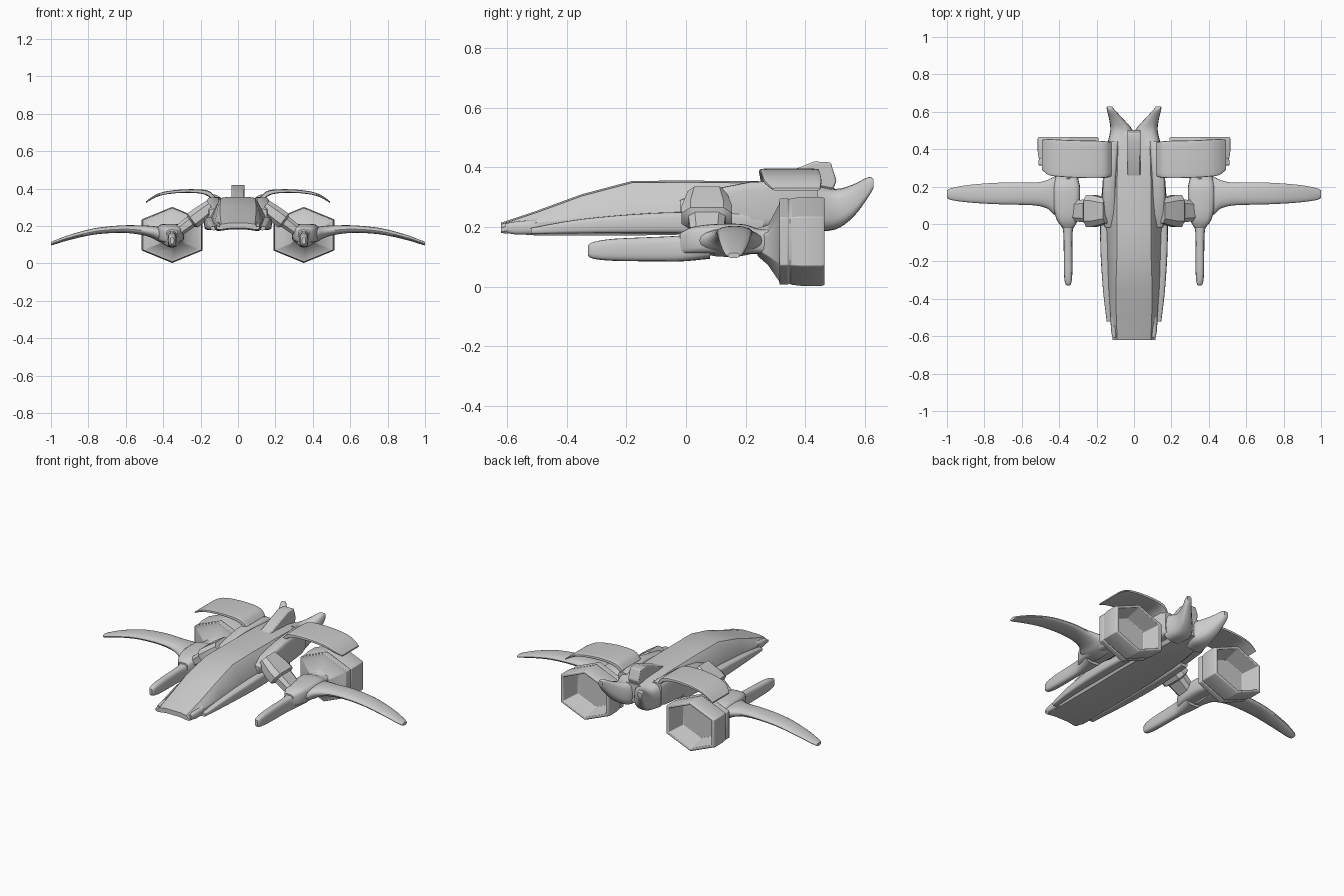
import bpy, bmesh, math
from mathutils import Vector


def finish(name, rings, mirror=True, bevel=0.0, angle=35):
    """Skin a list of equal-length rings, cap the ends, shade and mirror."""
    bm = bmesh.new()
    vr = [[bm.verts.new(p) for p in r] for r in rings]
    n = len(vr[0])
    for a, b in zip(vr, vr[1:]):
        for i in range(n):
            bm.faces.new((a[i], a[(i + 1) % n], b[(i + 1) % n], b[i]))
    bm.faces.new(vr[0][::-1])
    bm.faces.new(vr[-1])
    bmesh.ops.recalc_face_normals(bm, faces=bm.faces)
    me = bpy.data.meshes.new(name)
    bm.to_mesh(me)
    bm.free()
    ob = bpy.data.objects.new(name, me)
    bpy.context.collection.objects.link(ob)
    bpy.ops.object.select_all(action='DESELECT')
    ob.select_set(True)
    bpy.context.view_layer.objects.active = ob
    if bevel:
        m = ob.modifiers.new("bevel", 'BEVEL')
        m.width, m.segments, m.limit_method = bevel, 2, 'ANGLE'
    if mirror:
        ob.modifiers.new("mirror", 'MIRROR').use_mirror_merge = False
    bpy.ops.object.shade_smooth_by_angle(angle=math.radians(angle))
    return ob


def smooth(rows, steps=4):
    """Catmull-Rom interpolation of section rows."""
    out = []
    for i in range(len(rows) - 1):
        p0, p1, p2, p3 = (rows[max(i - 1, 0)], rows[i], rows[i + 1],
                          rows[min(i + 2, len(rows) - 1)])
        for s in range(steps):
            t = s / steps
            out.append([.5 * (2 * b + (c - a) * t + (2 * a - 5 * b + 4 * c - d) * t * t
                              + (3 * b - a - 3 * c + d) * t ** 3)
                        for a, b, c, d in zip(p0, p1, p2, p3)])
    return out + [rows[-1]]


def loft(name, rows, axis='y', power=2.5, n=20, **kw):
    """Rows: position along axis, two centre coordinates, two half sizes."""
    rings = []
    for s, cu, cv, w, h in rows:
        ring = []
        for i in range(n):
            a = 2 * math.pi * i / n
            c, d = math.cos(a), math.sin(a)
            u = cu + w * math.copysign(abs(c) ** (2 / power), c)
            v = cv + h * math.copysign(abs(d) ** (2 / power), d)
            ring.append((u, s, v) if axis == 'y' else (s, u, v))
        rings.append(ring)
    return finish(name, rings, **kw)


# Main hull: y, top half width, top z, side half width, side z, bottom half width, bottom z
hull = [(-.62, .10, .215, .115, .20, .10, .18), (-.50, .105, .255, .125, .215, .11, .172),
        (-.35, .108, .31, .135, .23, .11, .172), (-.18, .102, .355, .142, .24, .11, .172),
        (.0, .10, .356, .148, .25, .11, .175), (.24, .10, .354, .15, .25, .10, .18),
        (.42, .095, .345, .14, .26, .08, .19), (.50, .07, .33, .11, .27, .05, .21)]
rings = []
for y, wt, zt, wm, zm, wb, zb in hull:
    half = [(wt * .5, zt), (wt * .9, zt - .006), (wt * .97 + wm * .03, zt - .02),
            (wm, zm), (wm, zm - .015), (wb, zb), (wb * .45, zb + .008)]
    rings.append([(x, y, z) for x, z in half] + [(-x, y, z) for x, z in half[::-1]])
finish("hull", rings, mirror=False, angle=28)

# Nose corner tips
loft("nose_tip", [(-.50, .108, .20, .018, .025), (-.57, .107, .197, .016, .022),
                  (-.607, .106, .197, .01, .015)])

# Lower side skirts and the rear shoulders
loft("side_skirt", smooth([(-.52, .13, .187, .016, .01), (-.35, .142, .203, .024, .024),
                           (-.12, .148, .213, .032, .034), (.08, .147, .215, .031, .036),
                           (.26, .138, .215, .026, .034)]), power=4)
loft("rear_shoulder", [(-.02, .125, .25, .03, .04), (.05, .132, .26, .036, .06),
                       (.22, .132, .275, .036, .078), (.40, .12, .28, .036, .075),
                       (.44, .112, .28, .032, .065)], power=5)

# Twin tail prongs and the fin on the spine
loft("tail_prong", smooth([(.42, .075, .265, .07, .08), (.50, .067, .26, .06, .068),
                           (.56, .095, .288, .038, .055), (.61, .124, .333, .021, .034),
                           (.628, .131, .346, .014, .016)]), power=3)
prof = [(.24, .345), (.43, .42), (.485, .417), (.505, .355), (.49, .32), (.30, .32)]
finish("spine_fin", [[(x, y, z) for y, z in prof] for x in (-.035, .035)],
       mirror=False, bevel=.006)

# Arched upper winglets over the engines
loft("upper_winglet", smooth([(.12, .345, .335, .09, .02), (.15, .345, .368, .097, .016),
                              (.20, .345, .384, .10, .011), (.30, .347, .386, .10, .009),
                              (.40, .352, .374, .099, .008), (.455, .358, .352, .096, .007),
                              (.492, .37, .327, .08, .004)]), axis='x', power=6)

# Pylon between hull and pod: a sloped, chamfered block
d, up = Vector((.8, 0, -.6)), Vector((.6, 0, .8))
rings = []
for t, hy, hz in ((-.09, .065, .04), (-.005, .085, .046), (.035, .085, .046),
                  (.045, .062, .034), (.12, .055, .03)):
    c = Vector((.215, .07, .25)) + d * t
    oct_pts = [(1, .5), (.65, 1), (-.65, 1), (-1, .5), (-1, -.5), (-.65, -1), (.65, -1), (1, -.5)]
    rings.append([c + Vector((0, a * hy, 0)) + up * (b * hz) for a, b in oct_pts])
finish("pylon", rings, angle=25)

# Pod with its long forward prong and rear neck
loft("pod", smooth([(-.02, .352, .145, .03, .035), (.02, .357, .155, .055, .045),
                    (.09, .36, .16, .07, .05), (.19, .36, .16, .072, .05),
                    (.245, .36, .152, .062, .042), (.29, .353, .15, .06, .045)]), power=4)
loft("forward_prong", smooth([(-.328, .352, .122, .009, .018), (-.31, .352, .122, .018, .028),
                              (-.24, .352, .124, .023, .037), (-.06, .353, .127, .024, .042),
                              (.0, .354, .13, .035, .044), (.08, .358, .14, .055, .046)]), power=3)

# Main drooping wings
loft("wing", smooth([(.36, .14, .145, .115, .045), (.42, .15, .155, .105, .04),
                     (.46, .158, .168, .078, .032), (.52, .16, .178, .062, .025),
                     (.62, .163, .183, .06, .02), (.76, .163, .172, .056, .017),
                     (.89, .162, .142, .046, .014), (.975, .16, .114, .032, .011),
                     (1.0, .16, .105, .02, .009)]), axis='x', power=2.2)


# Hexagonal engines with flared front, flange and open rear
def hexring(y, s, cz=.152):
    pts = [(0, .15), (.163, .083), (.163, -.083), (0, -.15), (-.163, -.083), (-.163, .083)]
    return [(.352 + x * s, y, cz + z * s) for x, z in pts]


finish("engine", [hexring(*r) for r in (
    (.24, .32, .15), (.275, .45, .14), (.312, .86, .148), (.314, .97), (.342, .97), (.347, .94),
    (.352, .97), (.39, 1.0), (.455, 1.0), (.465, .97), (.465, .88), (.36, .72))],
    bevel=.008, angle=30)
